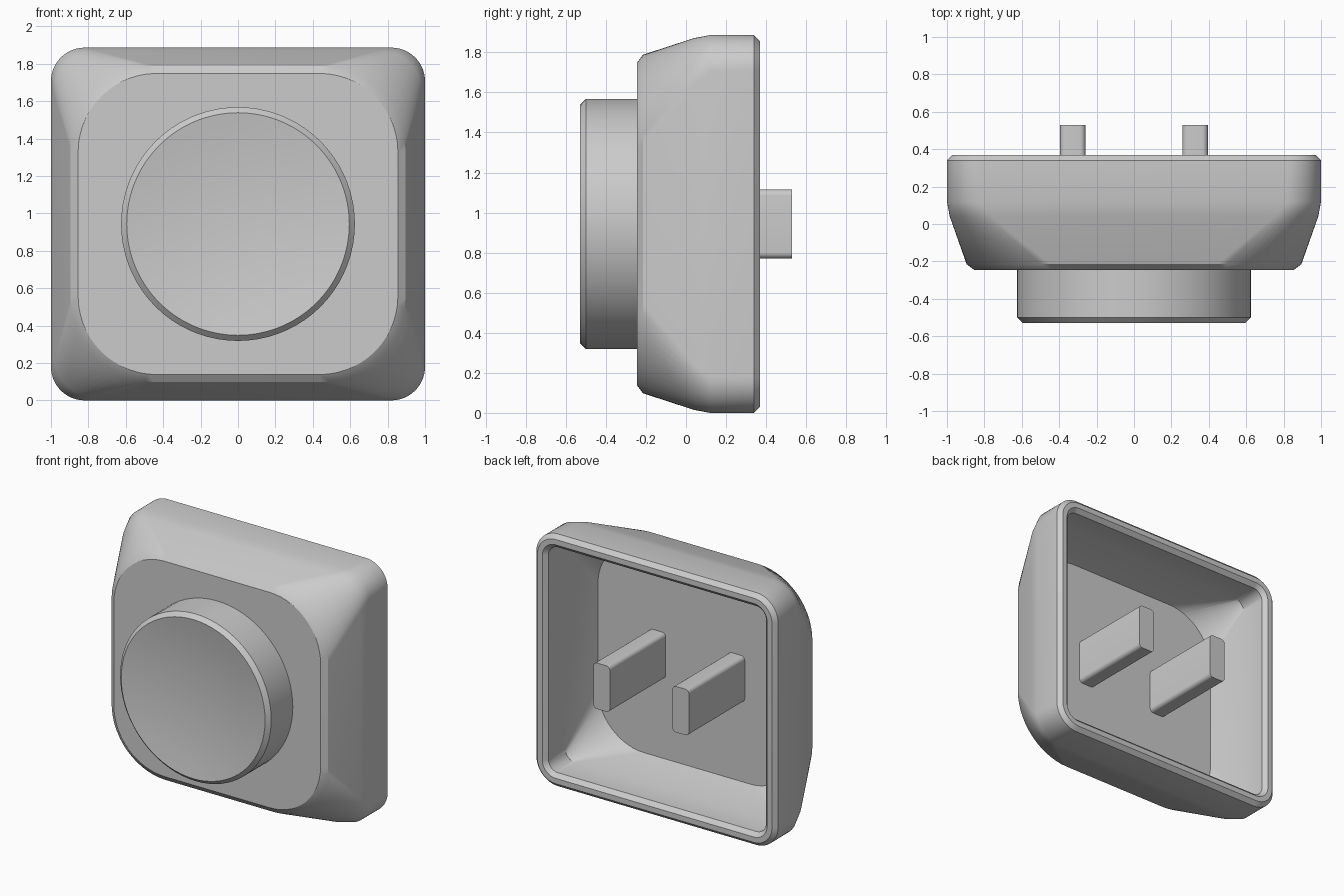
import bpy
import bmesh
from math import sin, cos, pi, radians, sqrt

cube = bpy.data.objects.get("Cube")
if cube:
    bpy.data.objects.remove(cube, do_unlink=True)

GREY = (0.6, 0.6, 0.6, 1.0)
plastic = bpy.data.materials.new("grey_plastic")
plastic.use_nodes = True
plastic.diffuse_color = GREY
plastic.node_tree.nodes["Principled BSDF"].inputs["Base Color"].default_value = GREY

MID_Z = 0.943


def rounded_outline(half_x, half_z, radius, steps):
    """Points of a rounded rectangle; a circle when radius equals both halves."""
    points = []
    for corner, (sx, sz) in enumerate([(1, 1), (-1, 1), (-1, -1), (1, -1)]):
        for i in range(steps + 1):
            a = (corner + i / steps) * pi / 2
            points.append((sx * (half_x - radius) + radius * cos(a),
                           sz * (half_z - radius) + radius * sin(a)))
    return points


def loft(name, rings, steps, centre_x=0.0):
    """Skin rings of (y, half_x, half_z, radius) and cap both ends."""
    bm = bmesh.new()
    loops = []
    for y, hx, hz, r in rings:
        loops.append([bm.verts.new((centre_x + x, y, MID_Z + z))
                      for x, z in rounded_outline(hx, hz, r, steps)])
    n = len(loops[0])
    for a, b in zip(loops, loops[1:]):
        for i in range(n):
            j = (i + 1) % n
            bm.faces.new((a[i], a[j], b[j], b[i]))
    bm.faces.new(loops[0])
    bm.faces.new(loops[-1])
    bmesh.ops.remove_doubles(bm, verts=bm.verts, dist=0.0005)
    bmesh.ops.recalc_face_normals(bm, faces=bm.faces)
    mesh = bpy.data.meshes.new(name)
    bm.to_mesh(mesh)
    bm.free()
    mesh.materials.append(plastic)
    obj = bpy.data.objects.new(name, mesh)
    bpy.context.collection.objects.link(obj)
    bpy.ops.object.select_all(action="DESELECT")
    obj.select_set(True)
    bpy.context.view_layer.objects.active = obj
    bpy.ops.object.shade_smooth_by_angle(angle=radians(30))
    return obj


# Hollow housing: front face, flared sides, chamfered rim, inner wall, floor
loft("housing", [
    (-0.245, 0.855, 0.805, 0.42),
    (-0.215, 0.895, 0.845, 0.45),
    (0.04, 0.985, 0.928, 0.23),
    (0.12, 1.0, 0.943, 0.18),
    (0.34, 1.0, 0.943, 0.18),
    (0.37, 0.97, 0.913, 0.15),
    (0.37, 0.93, 0.873, 0.11),
    (0.34, 0.90, 0.843, 0.08),
    (0.14, 0.90, 0.843, 0.08),
    (-0.13, 0.82, 0.77, 0.38),
], 14)

# Round knob with a chamfered edge and a shallow dished front
knob_rings = [(-0.2, 0.625), (-0.5, 0.625), (-0.53, 0.595)]
DISH = 0.05
for i in range(1, 8):
    t = 1 - i / 7.3
    knob_rings.append((-0.53 + DISH * (1 - t * t), 0.595 * t))
loft("knob", [(y, r, r, r) for y, r in knob_rings], 18)

# Pair of mounting prongs on the inner floor
for side, label in ((1, "left"), (-1, "right")):
    loft(label + "_prong", [(-0.15, 0.068, 0.172, 0.03),
                            (0.53, 0.068, 0.172, 0.03)], 6, side * 0.327)
